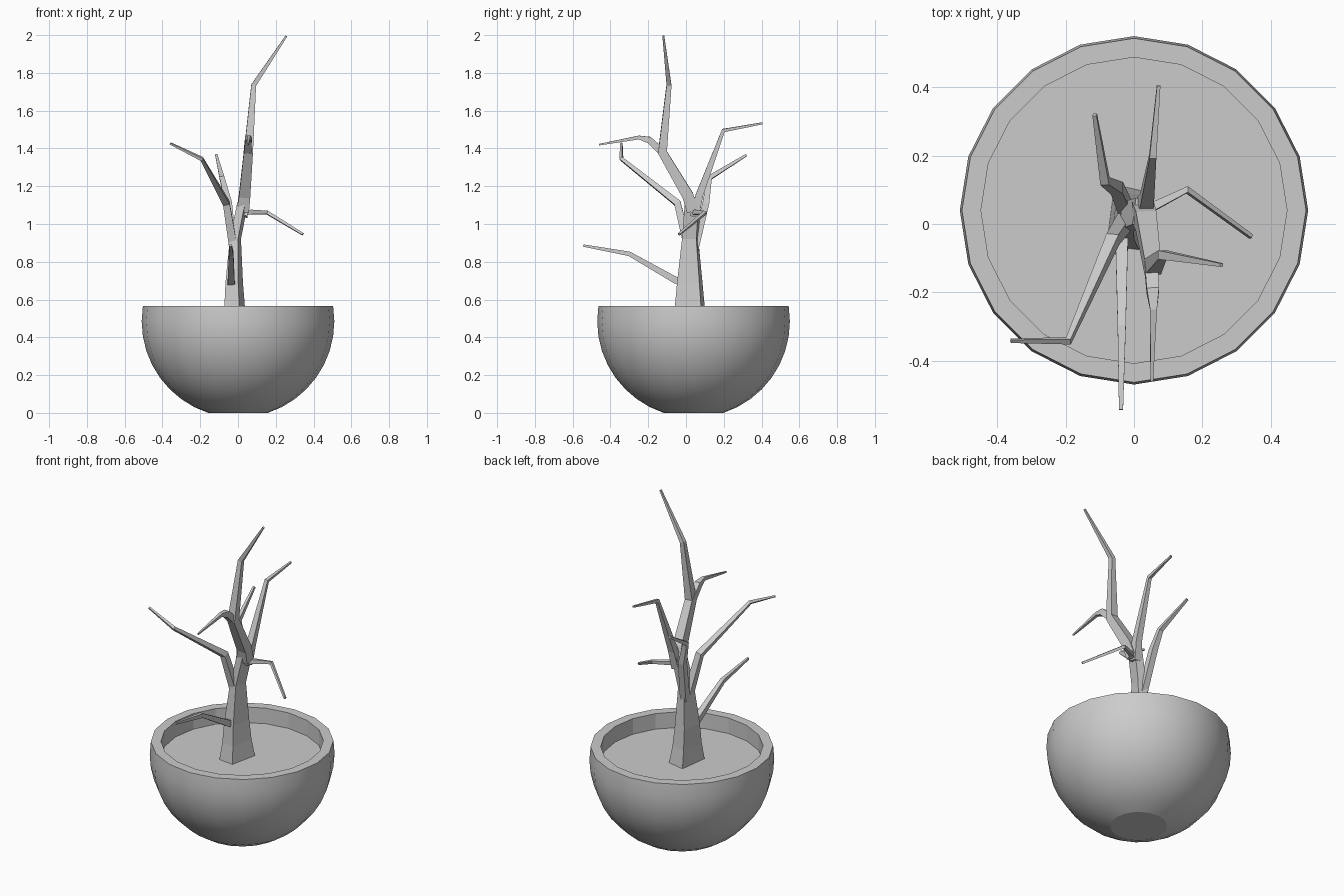
import bpy, bmesh, math
from mathutils import Vector

if "Cube" in bpy.data.objects:
    bpy.data.objects.remove(bpy.data.objects["Cube"])

CY = 0.04      # bowl axis in y
SIDES = 20


def make_object(name, bm):
    bmesh.ops.recalc_face_normals(bm, faces=bm.faces)
    mesh = bpy.data.meshes.new(name)
    bm.to_mesh(mesh)
    bm.free()
    obj = bpy.data.objects.new(name, mesh)
    bpy.context.collection.objects.link(obj)
    return obj


def loft(bm, rings):
    """Skin a list of point rings, capping both ends."""
    loops = [[bm.verts.new(p) for p in ring] for ring in rings]
    n = len(loops[0])
    bands = []
    for a, b in zip(loops, loops[1:]):
        bands.append([bm.faces.new((a[i], a[(i + 1) % n], b[(i + 1) % n], b[i]))
                      for i in range(n)])
    caps = [bm.faces.new(loops[0][::-1]), bm.faces.new(loops[-1])]
    return bands, caps


def circle(r, z):
    return [(r * math.cos(2 * math.pi * i / SIDES),
             CY + r * math.sin(2 * math.pi * i / SIDES), z) for i in range(SIDES)]


# Bowl: part of a sphere, flat foot and rim, straight inner wall, soil as last cap
R = 0.51
profile = []
for k in range(-8, 2):
    a = math.radians(9 * k)
    profile.append((R * math.cos(a), R * (math.sin(a) + math.sin(math.radians(72)))))
outer_bands = len(profile) - 1
rim_z = profile[-1][1]
profile += [(0.448, rim_z), (0.448, 0.47)]
bm = bmesh.new()
bands, caps = loft(bm, [circle(r, z) for r, z in profile])
bmesh.ops.recalc_face_normals(bm, faces=bm.faces)
for band in bands[:outer_bands]:
    for f in band:
        f.smooth = True
bmesh.ops.delete(bm, geom=[caps[1]], context='FACES_ONLY')
make_object("bowl", bm)

# Soil disc
bm = bmesh.new()
bm.faces.new([bm.verts.new(p) for p in circle(0.448, 0.47)])
make_object("soil", bm)

# Trunk: four-sided, slightly turned, tapering upward
section = [(0.025, -0.08), (0.055, 0.06), (-0.035, 0.08), (-0.055, -0.07)]
levels = [(-0.015, 0.02, 0.465, 1.2), (-0.018, 0.02, 0.57, 0.98), (-0.02, 0.02, 0.69, 0.84),
          (-0.014, 0.022, 0.92, 0.54), (0.024, 0.035, 1.11, 0.52)]
bm = bmesh.new()
loft(bm, [[(cx + x * s, cy + y * s, z) for x, y in section] for cx, cy, z, s in levels])
make_object("trunk", bm)


def branch(name, pts):
    """Four-sided tapering limb through (x, y, z, radius) points."""
    pos = [Vector(p[:3]) for p in pts]
    dirs = [(b - a).normalized() for a, b in zip(pos, pos[1:])]
    tangents = [dirs[0]] + [(a + b).normalized() for a, b in zip(dirs, dirs[1:])] + [dirs[-1]]
    side = Vector((1, 0, 0)) if abs(dirs[0].x) < 0.8 else Vector((0, 1, 0))
    rings = []
    for p, t, (_, _, _, r) in zip(pos, tangents, pts):
        side = (side - t * side.dot(t)).normalized()
        up = t.cross(side)
        rings.append([p + r * (side * a + up * b)
                      for a, b in ((1, 1), (-1, 1), (-1, -1), (1, -1))])
    bm = bmesh.new()
    loft(bm, rings)
    make_object(name, bm)


# Limbs
branch("leader", [(0.026, 0.035, 1.07, 0.032), (0.035, 0.01, 1.15, 0.03), (0.055, -0.125, 1.38, 0.024),
                  (0.083, -0.09, 1.735, 0.013), (0.256, -0.12, 1.995, 0.005)])
branch("upper_front_branch", [(0.05, -0.115, 1.37, 0.02), (0.055, -0.195, 1.445, 0.018),
                              (0.057, -0.25, 1.458, 0.01), (0.052, -0.46, 1.42, 0.004)])
branch("upper_back_branch", [(0.026, 0.045, 1.04, 0.024), (0.038, 0.07, 1.15, 0.02),
                             (0.055, 0.198, 1.495, 0.01), (0.072, 0.405, 1.533, 0.005)])
branch("left_back_branch", [(-0.025, 0.045, 0.86, 0.02), (-0.05, 0.105, 1.11, 0.018),
                            (-0.085, 0.125, 1.245, 0.013), (-0.115, 0.32, 1.365, 0.006)])
branch("left_front_branch", [(-0.025, 0.01, 0.88, 0.022), (-0.062, -0.045, 1.11, 0.018),
                             (-0.192, -0.342, 1.345, 0.009), (-0.36, -0.342, 1.427, 0.005)])
branch("right_branch", [(0.01, 0.03, 1.05, 0.014), (0.065, 0.055, 1.063, 0.012),
                        (0.155, 0.1, 1.06, 0.009), (0.343, -0.037, 0.946, 0.006)])
branch("low_front_branch", [(-0.035, 0.0, 0.68, 0.02), (-0.036, -0.06, 0.705, 0.018),
                            (-0.036, -0.3, 0.842, 0.012), (-0.038, -0.544, 0.886, 0.006)])
